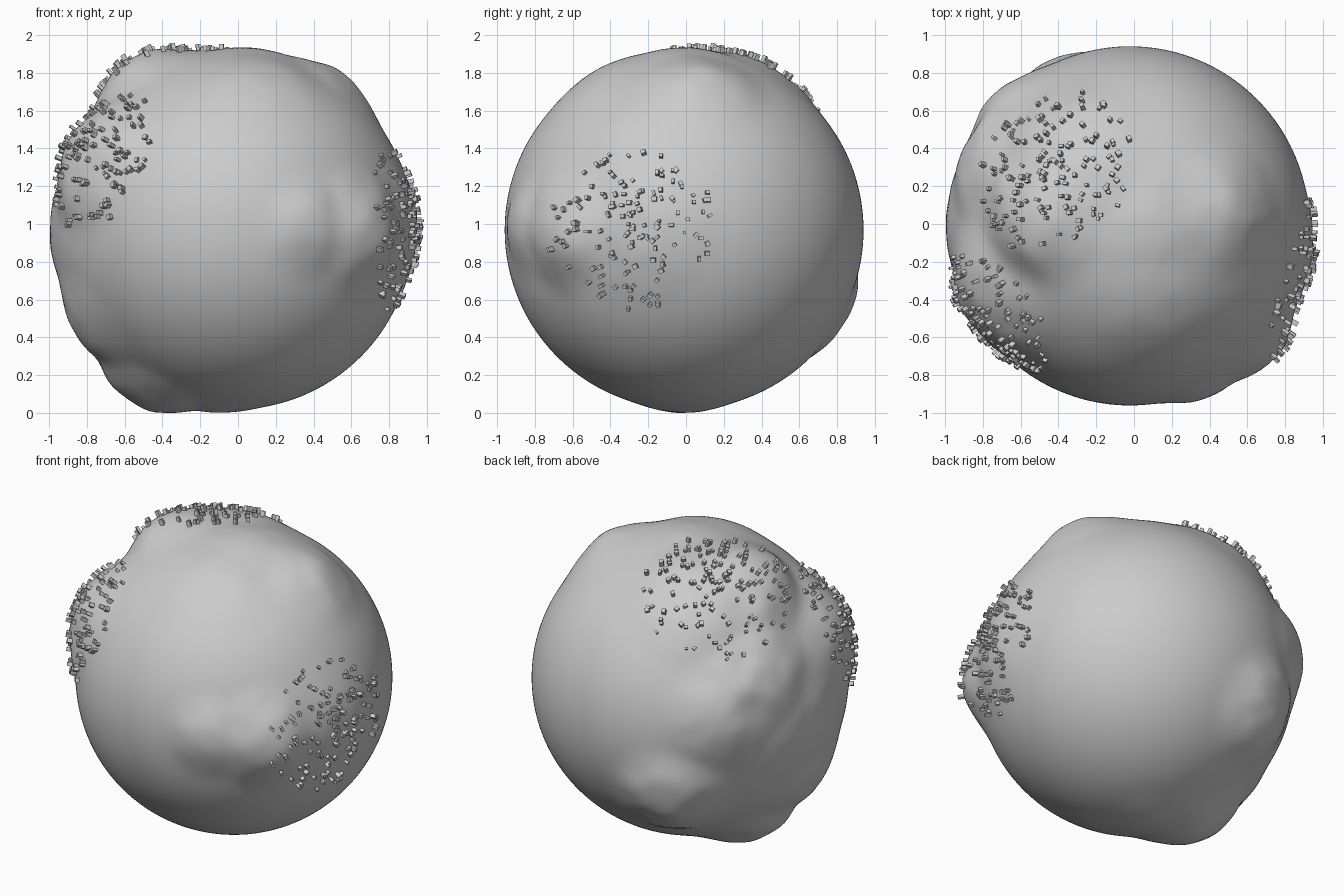
import bpy, bmesh, math, random
from mathutils import Vector, Matrix, noise

if "Cube" in bpy.data.objects:
    bpy.data.objects.remove(bpy.data.objects["Cube"])

random.seed(4)
CENTRE = Vector((-0.022, -0.01, 0.985))
R = 0.951

# raised land: direction, angular radius, height
LANDS = [(Vector(d).normalized(), a, h) for d, a, h in [
    ((-0.53, 0.08, 0.86), 0.48, 0.11),
    ((-0.40, 0.40, 0.82), 0.60, 0.06),
    ((-0.80, 0.42, 0.38), 0.50, 0.06),
    ((-0.72, 0.68, 0.15), 0.42, 0.055),
    ((-0.82, -0.42, 0.42), 0.52, 0.09),
    ((-0.98, -0.02, 0.00), 0.65, 0.022),
    ((-0.50, -0.02, -0.86), 0.45, 0.115),
    ((-0.80, -0.12, -0.56), 0.50, 0.055),
    ((-0.20, 0.0, -0.98), 0.40, 0.022),
    ((-0.40, 0.80, -0.46), 0.45, 0.085),
    ((0.74, -0.68, 0.00), 0.40, 0.09),
    ((0.44, -0.90, 0.02), 0.32, 0.05),
    ((0.96, -0.25, 0.02), 0.50, 0.03),
    ((0.56, 0.10, 0.82), 0.42, 0.062),
    ((0.15, -0.45, 0.86), 0.45, 0.02),
    ((0.15, 0.0, 0.98), 0.45, 0.018),
]]


def smooth(t):
    t = max(0.0, min(1.0, t))
    return t * t * (3 - 2 * t)


def ground(d):
    """Surface radius in direction d."""
    h = 0.0
    for c, a, amp in LANDS:
        ang = d.angle(c)
        if ang < a:
            h = max(h, amp * smooth((a - ang) / (a * 0.9)))
    mask = min(1.0, h / 0.05)
    return R + h + mask * (0.018 * noise.noise(d * 5) + 0.012 * noise.noise(d * 11))


# planet with raised, lumpy land
bm = bmesh.new()
bmesh.ops.create_icosphere(bm, subdivisions=6, radius=1)
for v in bm.verts:
    d = v.co.normalized()
    v.co = d * ground(d)
# soften the creases where lands meet
for _ in range(3):
    bmesh.ops.smooth_vert(bm, verts=bm.verts, factor=0.5,
                          use_axis_x=True, use_axis_y=True, use_axis_z=True)
CENTRE.z = -min(v.co.z for v in bm.verts)
for f in bm.faces:
    f.smooth = True
me = bpy.data.meshes.new("planet")
bm.to_mesh(me)
bm.free()
planet = bpy.data.objects.new("planet", me)
planet.location = CENTRE
bpy.context.collection.objects.link(planet)


def town(name, direction, spread, count):
    """Small blocks scattered over a patch, standing along the surface normal."""
    axis = Vector(direction).normalized()
    u = axis.orthogonal().normalized()
    w = axis.cross(u)
    bm = bmesh.new()
    for _ in range(count):
        r = spread * random.random() ** 0.7
        t = random.uniform(0, math.tau)
        d = (axis + math.tan(r) * (math.cos(t) * u + math.sin(t) * w)).normalized()
        tall = random.uniform(0.02, 0.04)
        m = (Matrix.Translation(d * (ground(d) + tall / 2 - 0.01))
             @ d.to_track_quat('Z', 'Y').to_matrix().to_4x4()
             @ Matrix.Rotation(random.choice((0, 0.4, 0.8)), 4, 'Z')
             @ Matrix.Diagonal((random.uniform(0.014, 0.027),
                                random.uniform(0.014, 0.027), tall + 0.01, 1)))
        bmesh.ops.create_cube(bm, size=1, matrix=m)
    me = bpy.data.meshes.new(name)
    bm.to_mesh(me)
    bm.free()
    ob = bpy.data.objects.new(name, me)
    ob.location = CENTRE
    bpy.context.collection.objects.link(ob)


# three towns
town("right_town", (0.93, -0.27, 0.01), 0.47, 135)
town("top_town", (-0.45, 0.34, 0.83), 0.48, 150)
town("left_town", (-0.75, -0.50, 0.41), 0.42, 135)
